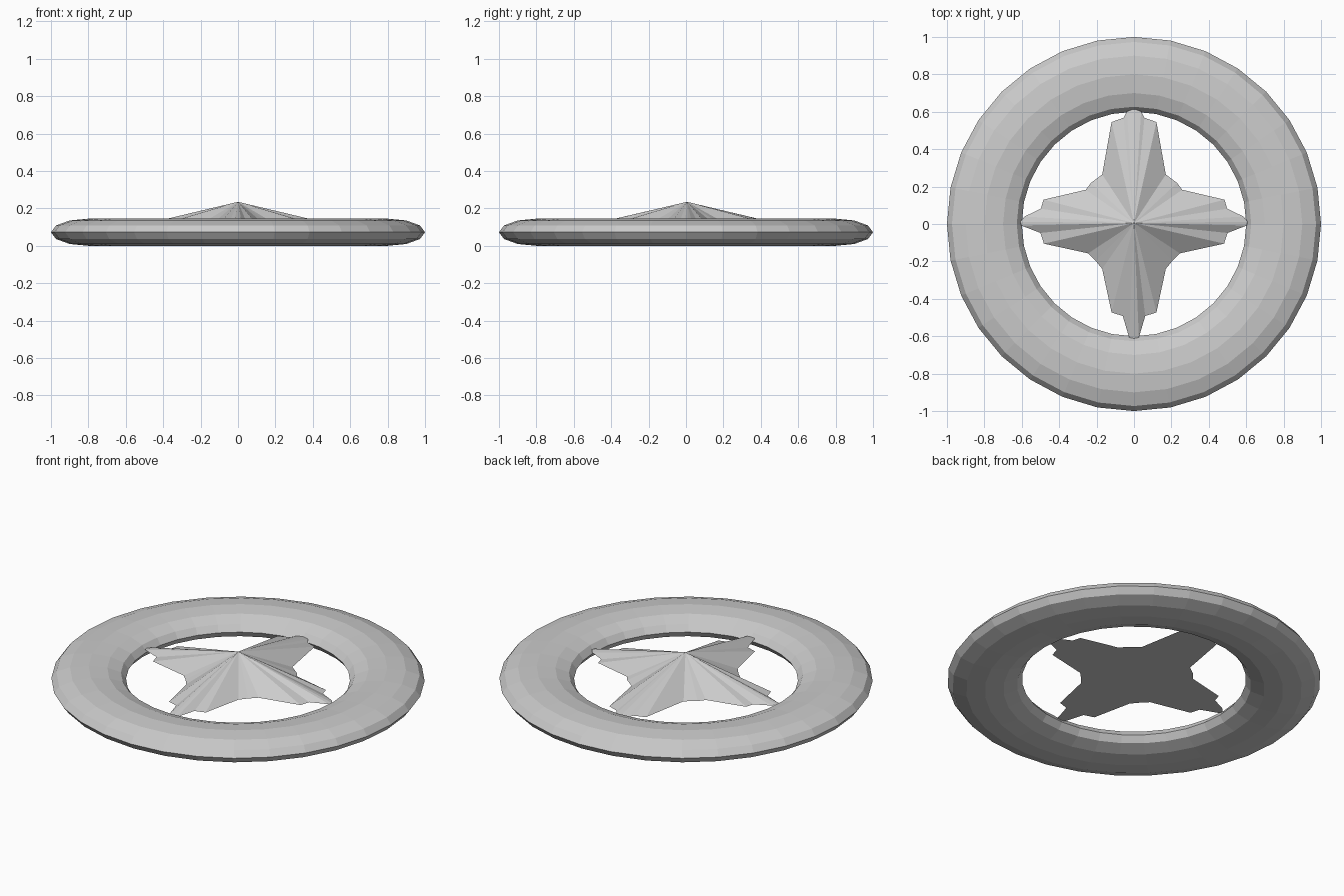
import bpy, bmesh

if "Cube" in bpy.data.objects:
    bpy.data.objects.remove(bpy.data.objects["Cube"])

# Flattened ring: 12-sided oval section swept round the centre
bpy.ops.mesh.primitive_torus_add(major_segments=32, minor_segments=12,
                                 major_radius=0.8, minor_radius=0.2,
                                 location=(0, 0, 0.0725))
ring = bpy.context.object
ring.name = "outer_ring"
ring.scale.z = 0.0725 / 0.2
bpy.ops.object.transform_apply(location=True, rotation=False, scale=True)
for p in ring.data.polygons:
    p.use_smooth = False

# Right half of the stepped four-point star outline, top to bottom
half = [(0, 0.615), (0.038, 0.602), (0.056, 0.568), (0.12, 0.545),
        (0.17, 0.265), (0.23, 0.22), (0.258, 0.183), (0.484, 0.13),
        (0.498, 0.082), (0.585, 0.04), (0.608, 0.012), (0.603, -0.008), (0.5, -0.048),
        (0.482, -0.105), (0.245, -0.157), (0.205, -0.197), (0.17, -0.24),
        (0.12, -0.473), (0.06, -0.492), (0.026, -0.607), (0, -0.612)]
outline = half + [(-x, y) for x, y in reversed(half[1:-1])]

# Star: flat underside rising to a central peak
bm = bmesh.new()
rim = [bm.verts.new((x, y, 0.09)) for x, y in outline]
peak = bm.verts.new((0, 0.005, 0.235))
for i, v in enumerate(rim):
    bm.faces.new((v, peak, rim[(i + 1) % len(rim)]))
bm.faces.new(rim)
bmesh.ops.recalc_face_normals(bm, faces=bm.faces)
mesh = bpy.data.meshes.new("star_emblem")
bm.to_mesh(mesh)
bm.free()
star = bpy.data.objects.new("centre_star", mesh)
bpy.context.collection.objects.link(star)
